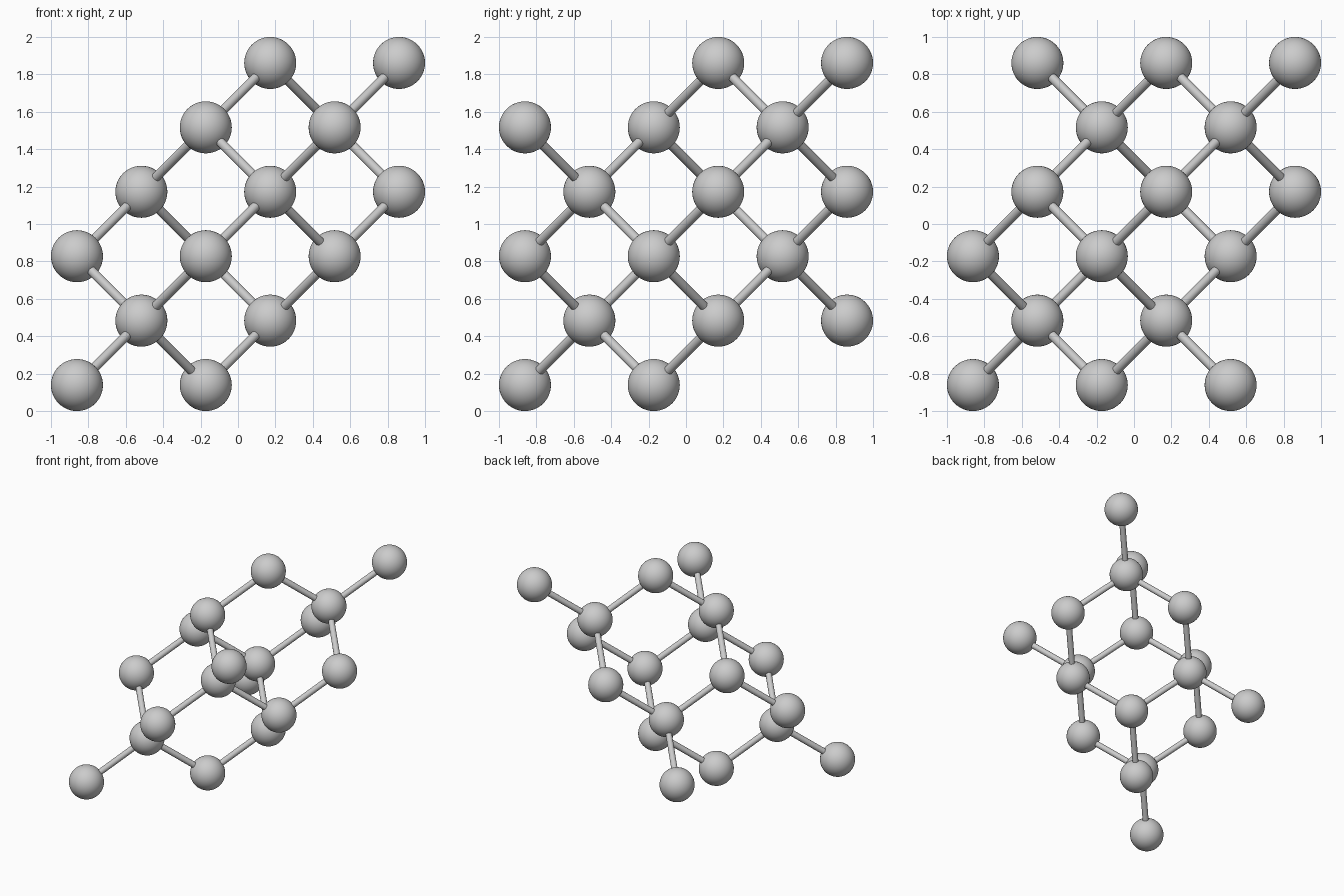
import bpy
from mathutils import Vector

if "Cube" in bpy.data.objects:
    bpy.data.objects.remove(bpy.data.objects["Cube"])

STEP = 0.3444      # lattice step between neighbouring atom layers
ATOM_R = 0.139
BOND_R = 0.025

# First sublattice in double steps; the second is its mirror through the centre
CELLS = [(0, 0, 0), (1, 1, 0), (1, 0, 1), (0, 1, 1), (2, 1, 1),
         (1, 2, 1), (1, 1, 2), (2, 0, 2), (2, 2, 2)]
sites_a = [Vector(c) * 2 for c in CELLS]
sites_b = [Vector((5, 5, 5)) - a for a in sites_a]


def place(p):
    return Vector((p.x - 2.5, p.y - 2.5, p.z)) * STEP + Vector((0, 0, ATOM_R))


def shared_copy(source, name, location):
    ob = bpy.data.objects.new(name, source.data)
    bpy.context.collection.objects.link(ob)
    ob.location = location
    return ob


# Atoms: one smooth sphere mesh shared by all sites
atom = None
for i, site in enumerate(sites_a + sites_b):
    name = f"atom_{i + 1:02d}"
    if atom is None:
        bpy.ops.mesh.primitive_uv_sphere_add(segments=48, ring_count=24,
                                             radius=ATOM_R, location=place(site))
        atom = bpy.context.object
        atom.name = name
        bpy.ops.object.shade_smooth()
    else:
        shared_copy(atom, name, place(site))

# Bonds: a rod between every pair of nearest neighbours
bond = None
count = 0
for a in sites_a:
    for b in sites_b:
        if (a - b).length > 1.8:
            continue
        start, end = place(a), place(b)
        count += 1
        name = f"bond_{count:02d}"
        if bond is None:
            bpy.ops.mesh.primitive_cylinder_add(vertices=20, radius=BOND_R,
                                                depth=(end - start).length)
            bond = bpy.context.object
            bond.name = name
            bpy.ops.object.shade_smooth_by_angle()
            rod = bond
        else:
            rod = shared_copy(bond, name, (0, 0, 0))
        rod.location = (start + end) / 2
        rod.rotation_euler = (end - start).to_track_quat('Z', 'Y').to_euler()
